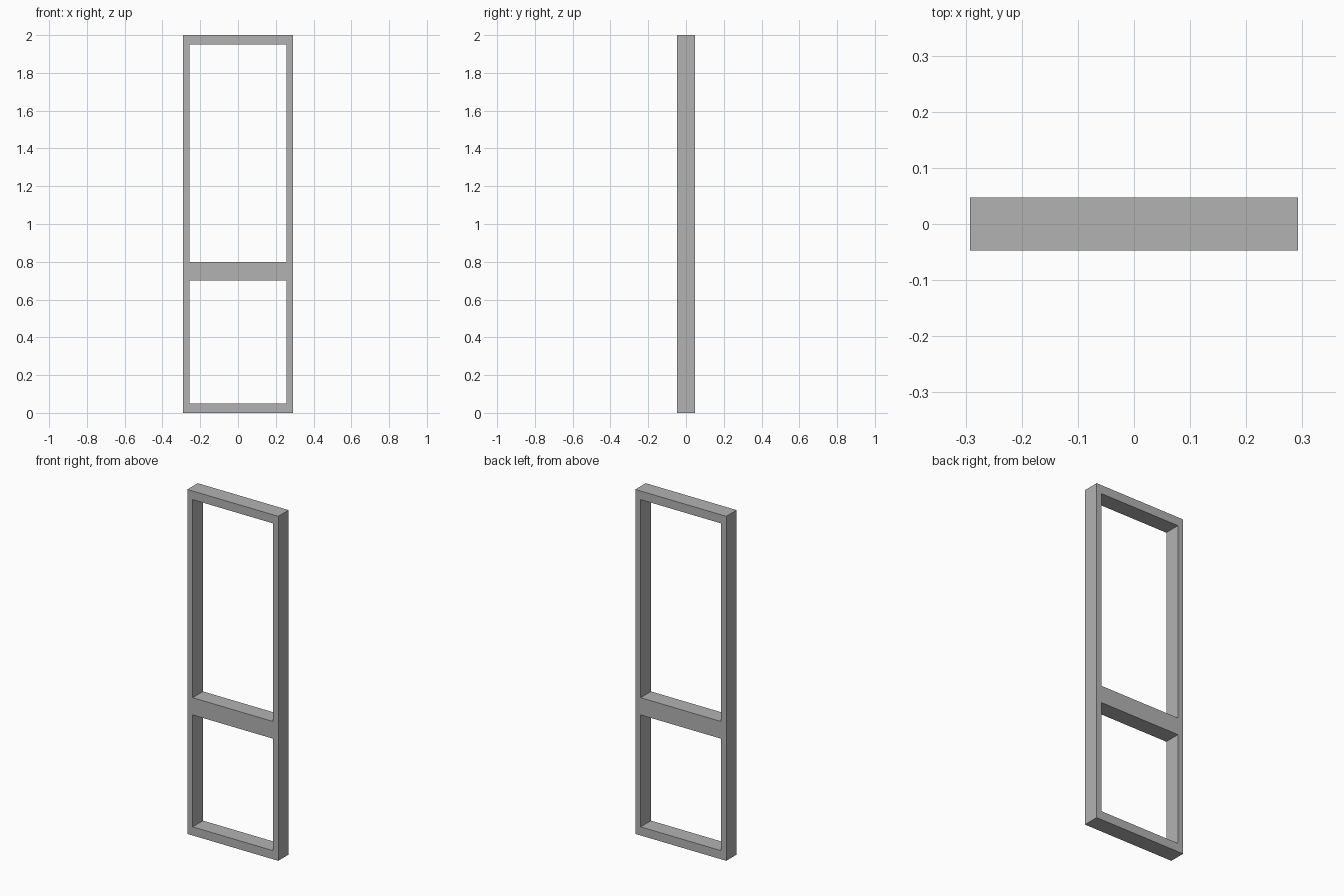
import bpy
import bmesh

cube = bpy.data.objects.get("Cube")
if cube:
    bpy.data.objects.remove(cube, do_unlink=True)

# Frame material
grey = bpy.data.materials.new("plain grey")
grey.use_nodes = True
colour = (0.45, 0.45, 0.45, 1)
grey.diffuse_color = colour
grey.node_tree.nodes["Principled BSDF"].inputs["Base Color"].default_value = colour

# Edges of the stiles, rails and openings
WIDTH, DEPTH, HEIGHT = 0.584, 0.095, 2.0
STILE = 0.034
xs = [-WIDTH / 2, -WIDTH / 2 + STILE, WIDTH / 2 - STILE, WIDTH / 2]
zs = [0, 0.05, 0.7, 0.8, 1.95, HEIGHT]
openings = {(1, 1), (1, 3)}

# Front face of the frame, leaving out the two openings
bm = bmesh.new()
grid = [[bm.verts.new((x, -DEPTH / 2, z)) for z in zs] for x in xs]
for i in range(len(xs) - 1):
    for j in range(len(zs) - 1):
        if (i, j) not in openings:
            bm.faces.new((grid[i][j], grid[i + 1][j],
                          grid[i + 1][j + 1], grid[i][j + 1]))

# Give the frame its depth
front = bm.faces[:]
back = bmesh.ops.extrude_face_region(bm, geom=front, use_keep_orig=True)["geom"]
back_verts = [g for g in back if isinstance(g, bmesh.types.BMVert)]
bmesh.ops.translate(bm, verts=back_verts, vec=(0, DEPTH, 0))
bmesh.ops.recalc_face_normals(bm, faces=bm.faces[:])

mesh = bpy.data.meshes.new("door_frame")
bm.to_mesh(mesh)
bm.free()
mesh.materials.append(grey)
bpy.context.collection.objects.link(bpy.data.objects.new("door_frame", mesh))
